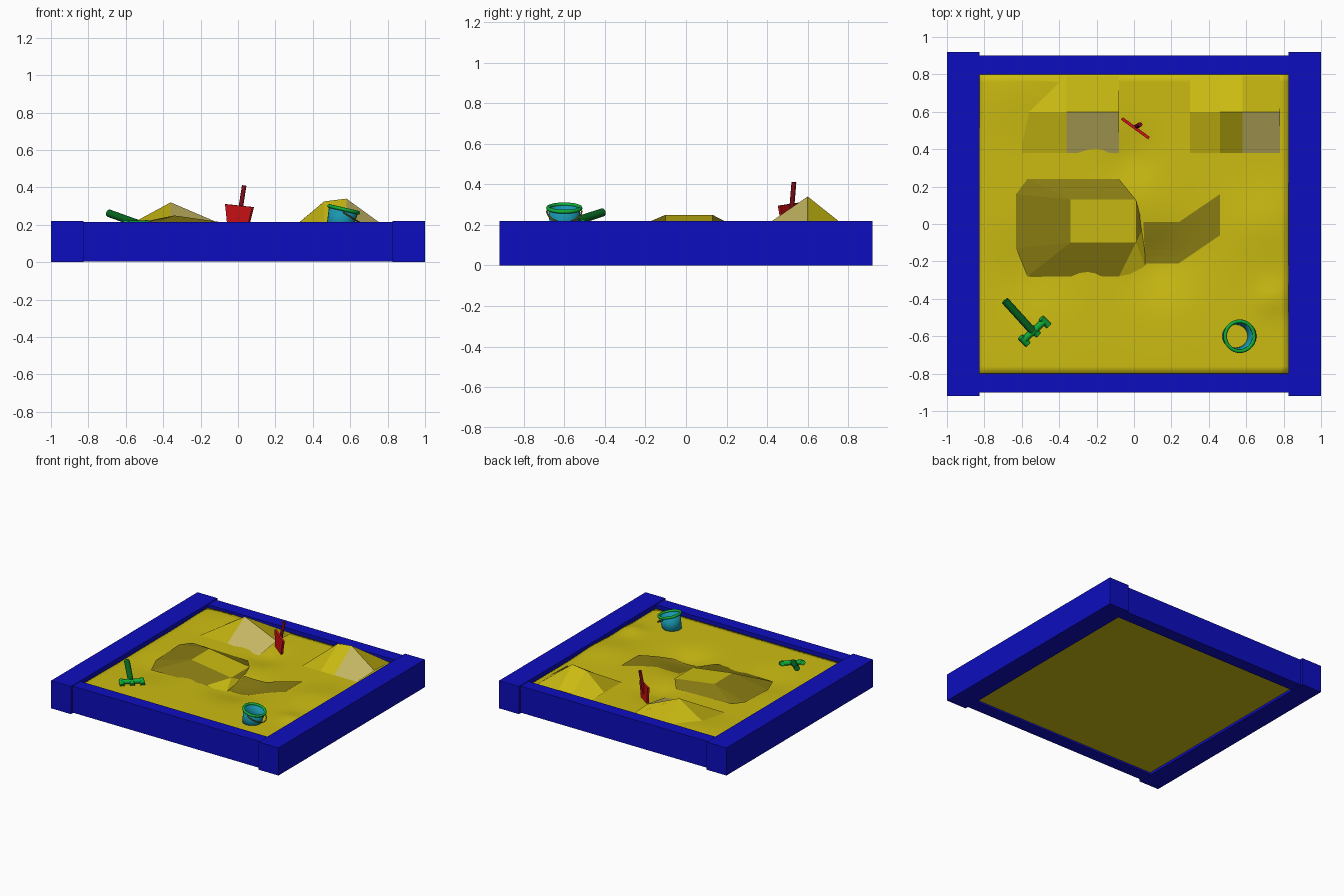
import bpy, bmesh, math
from mathutils import Vector, Matrix

cube = bpy.data.objects.get("Cube")
if cube:
    bpy.data.objects.remove(cube, do_unlink=True)


def material(name, r, g, b):
    m = bpy.data.materials.new(name)
    m.use_nodes = True
    m.diffuse_color = (r, g, b, 1)
    node = m.node_tree.nodes["Principled BSDF"]
    node.inputs["Base Color"].default_value = (r, g, b, 1)
    node.inputs["Roughness"].default_value = 0.8
    return m


BLUE = material("frame blue", 0.004, 0.004, 0.52)
SAND = material("sand yellow", 0.6, 0.5, 0.006)
DARK = material("dark sand", 0.25, 0.2, 0.006)
PALE = material("pale sand", 0.58, 0.49, 0.13)
TEAL = material("bucket teal", 0.01, 0.3, 0.42)
GREEN = material("bright green", 0.005, 0.42, 0.04)
DEEP_GREEN = material("deep green", 0.002, 0.13, 0.015)
RED = material("bright red", 0.65, 0.006, 0.008)
DEEP_RED = material("deep red", 0.2, 0.004, 0.01)


def finish(name, bm, *mats):
    mesh = bpy.data.meshes.new(name)
    bm.to_mesh(mesh)
    bm.free()
    for m in mats:
        mesh.materials.append(m)
    ob = bpy.data.objects.new(name, mesh)
    bpy.context.collection.objects.link(ob)
    return ob


def box(name, x0, x1, y0, y1, z0, z1, mat):
    bm = bmesh.new()
    size = Matrix.Diagonal((x1 - x0, y1 - y0, z1 - z0, 1))
    mid = Matrix.Translation(((x0 + x1) / 2, (y0 + y1) / 2, (z0 + z1) / 2))
    bmesh.ops.create_cube(bm, size=1, matrix=mid @ size)
    return finish(name, bm, mat)


def rod(name, a, b, radius, mat, sides=12):
    a, b = Vector(a), Vector(b)
    d = b - a
    bm = bmesh.new()
    place = Matrix.Translation((a + b) / 2) @ d.to_track_quat("Z", "Y").to_matrix().to_4x4()
    bmesh.ops.create_cone(bm, cap_ends=True, segments=sides, radius1=radius,
                          radius2=radius, depth=d.length, matrix=place)
    for f in bm.faces:
        f.smooth = len(f.verts) == 4
    return finish(name, bm, mat)


# Timber frame: long side beams and slightly lower cross beams
for side, sx in (("left", 1), ("right", -1)):
    x0, x1 = sorted((0.825 * sx, sx))
    box(side + "_beam", x0, x1, -0.92, 0.92, 0, 0.22, BLUE)
for side, sy in (("back", 1), ("front", -1)):
    y0, y1 = sorted((0.8 * sy, 0.9 * sy))
    box(side + "_beam", -0.83, 0.83, y0, y1, 0.005, 0.215, BLUE)

# Gentle hollows and swells in the sand: x, y, height, radius
SWELLS = [(0.13, -0.2, -0.04, 0.18), (-0.02, 0.36, -0.025, 0.14),
          (0.7, 0, 0.02, 0.18), (-0.65, 0.7, 0.015, 0.2),
          (0.74, -0.4, 0.02, 0.08), (-0.55, -0.25, -0.02, 0.2)]


def ground(x, y):
    z = 0.185
    for cx, cy, h, r in SWELLS:
        z += h * math.exp(-((x - cx) ** 2 + (y - cy) ** 2) / r ** 2)
    return z


# Sand bed and its rolling surface
box("sand_bed", -0.825, 0.825, -0.8, 0.8, 0.02, 0.11, SAND)
bm = bmesh.new()
bmesh.ops.create_grid(bm, x_segments=40, y_segments=40, size=1)
for v in bm.verts:
    v.co.x *= 0.826
    v.co.y *= 0.801
    v.co.z = ground(v.co.x, v.co.y)
for f in bm.faces:
    f.smooth = True
rim = [e for e in bm.edges if e.is_boundary]
skirt = bmesh.ops.extrude_edge_only(bm, edges=rim)["geom"]
for v in skirt:
    if isinstance(v, bmesh.types.BMVert):
        v.co.z = 0.1
finish("sand_surface", bm, SAND)

# Broad mound with dark slopes and a tilted pale-topped crown
outer = [(0.01, 0.13), (-0.08, 0.24), (-0.57, 0.24), (-0.63, 0.16),
         (-0.63, -0.13), (-0.57, -0.28), (-0.08, -0.28), (0.01, -0.1)]
bm = bmesh.new()
low = [bm.verts.new((x, y, ground(x, y) + 0.008)) for x, y in outer]
low[0].co.z = low[7].co.z = 0.2
top_back = bm.verts.new((-0.34, 0.13, 0.25))
top_front = bm.verts.new((-0.34, -0.1, 0.25))
slopes = [(low[0], low[1], low[2], top_back), (low[2], low[3], top_back),
          (top_back, low[3], low[4], top_front), (low[4], low[5], top_front),
          (low[5], low[6], low[7], top_front)]
for vs in slopes:
    bm.faces.new(vs).material_index = 1
bm.faces.new((low[0], top_back, top_front, low[7]))
# steep drop from the crown into the hollow
foot = [bm.verts.new((x, y, ground(x, y) - 0.01)) for x, y in ((0.05, -0.02), (0.07, -0.25))]
bm.faces.new((low[0], low[7], foot[0])).material_index = 1
bm.faces.new((low[7], foot[1], foot[0]))
bm.faces.new((low[7], low[6], foot[1]))
finish("sand_mound", bm, SAND, DARK)

# Dark path draped over the hollow
bm = bmesh.new()
path = [[(0.05, 0.01), (0.24, 0.01), (0.46, 0.16)],
        [(0.06, -0.21), (0.24, -0.21), (0.46, -0.06)]]
rows = [[bm.verts.new((x, y, 0)) for x, y in row] for row in path]
for i in range(2):
    bm.faces.new((rows[1][i], rows[1][i + 1], rows[0][i + 1], rows[0][i]))
bmesh.ops.subdivide_edges(bm, edges=bm.edges[:], cuts=5, use_grid_fill=True)
for v in bm.verts:
    v.co.z = ground(v.co.x, v.co.y) + 0.006
finish("dark_path", bm, DARK)


# Pointed heaps: a ridge row of heights, with the front left facet pale
def heap(name, xs, ridge):
    bm = bmesh.new()
    grid = []
    for y in (0.38, 0.6, 0.79):
        grid.append([bm.verts.new((x, y, h if y == 0.6 else ground(x, y) + 0.004))
                     for x, h in zip(xs, ridge)])
    last = len(xs) - 2
    for j in range(2):
        for i in range(last + 1):
            a, b = grid[j][i], grid[j][i + 1]
            c, d = grid[j + 1][i + 1], grid[j + 1][i]
            f = bm.faces.new((a, b, c, d))
            f.material_index = int(j == 0 and i == last)
    return finish(name, bm, SAND, PALE)


heap("right_heap", (-0.6, -0.36, -0.08), (0.17, 0.32, 0.2))
heap("left_heap", (0.3, 0.46, 0.58, 0.78), (0.19, 0.325, 0.34, 0.195))

# Leaning bucket: open wall, rolled rim and drooping handle
lean = Matrix.Translation((0.565, -0.6, 0.283)) @ Matrix.Rotation(math.radians(13), 4, "Y")
bm = bmesh.new()
bmesh.ops.create_cone(bm, cap_ends=False, segments=24, radius1=0.066, radius2=0.08,
                      depth=0.14, matrix=Matrix.Translation((0, 0, -0.07)))
for f in bm.faces:
    f.smooth = True
bucket = finish("bucket", bm, TEAL)
bucket.matrix_world = lean
wall = bucket.modifiers.new("wall", "SOLIDIFY")
wall.thickness = 0.008


def hoop(name, points, radius, mat, cyclic):
    curve = bpy.data.curves.new(name, "CURVE")
    curve.dimensions = "3D"
    curve.bevel_depth = radius
    curve.bevel_resolution = 2
    line = curve.splines.new("POLY")
    line.points.add(len(points) - 1)
    for p, co in zip(line.points, points):
        p.co = (*co, 1)
    line.use_cyclic_u = cyclic
    curve.materials.append(mat)
    ob = bpy.data.objects.new(name, curve)
    bpy.context.collection.objects.link(ob)
    ob.matrix_world = lean


turn = [i * math.tau / 28 for i in range(28)]
hoop("bucket_rim", [(0.08 * math.cos(a), 0.08 * math.sin(a), 0) for a in turn],
     0.01, GREEN, True)
arc = [-math.pi / 2 + i * math.pi / 14 for i in range(15)]
hoop("bucket_handle", [(0.1 * math.cos(a), 0.086 * math.sin(a), -0.015 - 0.035 * math.cos(a))
                       for a in arc], 0.004, DARK, False)

# Shovel planted upright in the sand
bm = bmesh.new()
bmesh.ops.create_cube(bm, size=1)
for v in bm.verts:
    v.co.x *= 0.18 if v.co.z > 0 else 0.12
    v.co.y *= 0.016
    v.co.z *= 0.14
blade = finish("shovel_blade", bm, RED)
blade.matrix_world = (Matrix.Translation((0.003, 0.515, 0.233))
                      @ Matrix.Rotation(math.radians(-36), 4, "Z")
                      @ Matrix.Rotation(math.radians(5), 4, "Y"))
rod("shovel_handle", (0.005, 0.517, 0.23), (0.033, 0.532, 0.41), 0.012, DEEP_RED)

# Rake lying with its handle raised
rod("rake_handle", (-0.69, -0.41, 0.262), (-0.54, -0.575, 0.208), 0.021, DEEP_GREEN)
ends = Vector((-0.59, -0.62, 0.205)), Vector((-0.48, -0.52, 0.205))
rod("rake_bar", ends[0], ends[1], 0.018, GREEN)
for i in range(3):
    root = ends[0].lerp(ends[1], i / 2)
    rod("rake_tine_%d" % (i + 1), root + Vector((-0.015, 0.015, 0.005)),
        root + Vector((0.022, -0.022, -0.015)), 0.018, GREEN)
